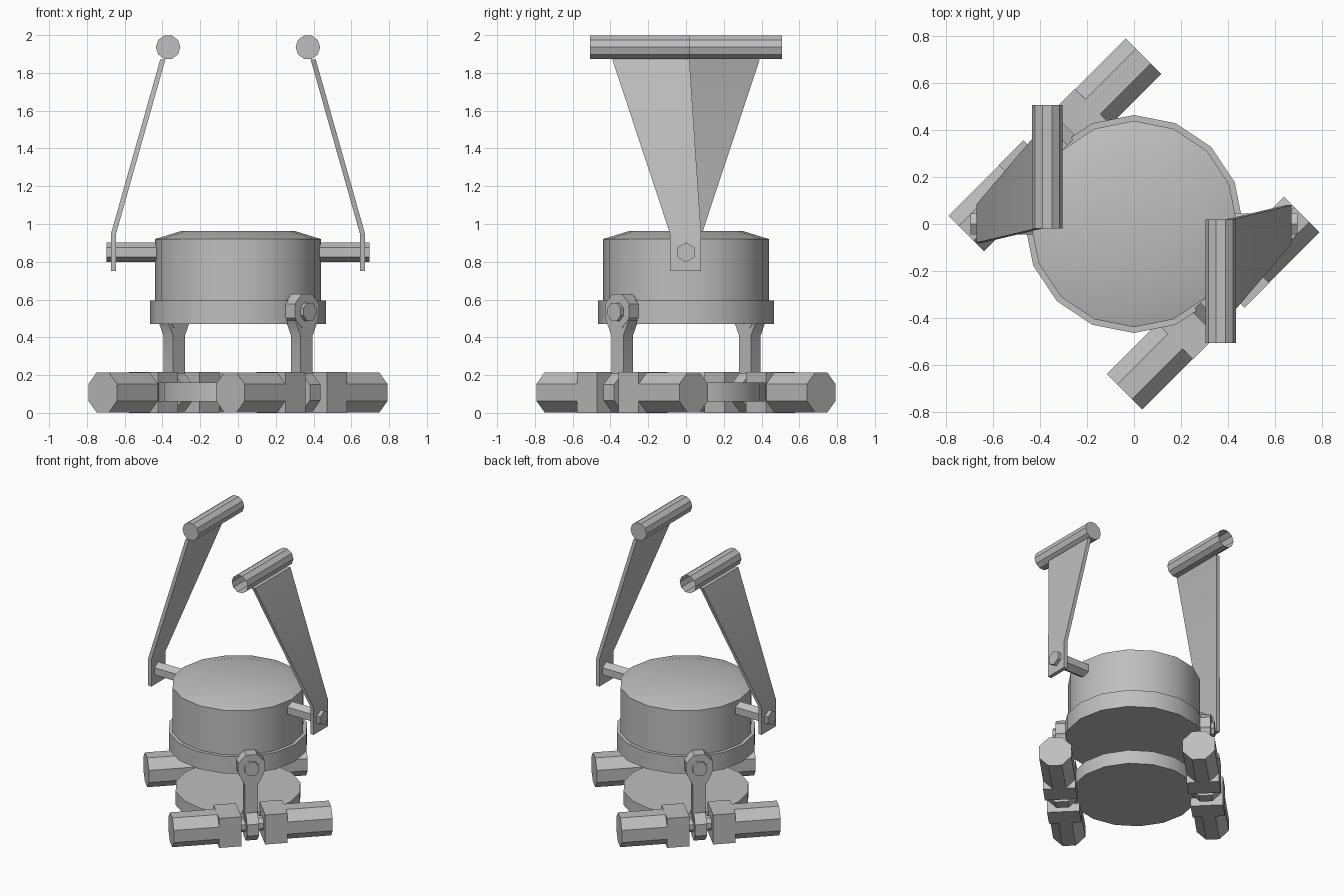
import bpy, bmesh, math
from mathutils import Matrix, Vector

cube = bpy.data.objects.get("Cube")
if cube:
    bpy.data.objects.remove(cube, do_unlink=True)

grey = bpy.data.materials.new("plain_grey")
grey.use_nodes = True
grey.diffuse_color = (0.52, 0.52, 0.52, 1)
grey.node_tree.nodes["Principled BSDF"].inputs["Base Color"].default_value = (0.52, 0.52, 0.52, 1)


def finish(name, bm, matrix=None):
    bmesh.ops.recalc_face_normals(bm, faces=bm.faces)
    if matrix:
        bm.transform(matrix)
    mesh = bpy.data.meshes.new(name)
    bm.to_mesh(mesh)
    bm.free()
    mesh.materials.append(grey)
    obj = bpy.data.objects.new(name, mesh)
    bpy.context.collection.objects.link(obj)
    bpy.ops.object.select_all(action="DESELECT")
    obj.select_set(True)
    bpy.context.view_layer.objects.active = obj
    bpy.ops.object.shade_smooth_by_angle(angle=math.radians(30))
    return obj


def loft(name, rings, matrix=None, cap_start=True, cap_end=True):
    """Skin a list of equal-length point rings."""
    bm = bmesh.new()
    loops = [[bm.verts.new(p) for p in ring] for ring in rings]
    n = len(loops[0])
    for a, b in zip(loops, loops[1:]):
        for i in range(n):
            j = (i + 1) % n
            bm.faces.new((a[i], a[j], b[j], b[i]))
    if cap_start:
        bm.faces.new(loops[0])
    if cap_end:
        bm.faces.new(loops[-1])
    return finish(name, bm, matrix)


def circle(r, sides, turn=0.0):
    angles = [turn + math.tau * i / sides for i in range(sides)]
    return [(r * math.cos(a), r * math.sin(a)) for a in angles]


def turned(name, profile, sides=16):
    """Round part from (radius, height) pairs."""
    return loft(name, [[(x, y, z) for x, y in circle(r, sides)] for r, z in profile])


def bar(name, axis, start, end, centre, r, sides, turn=0.0, matrix=None, **caps):
    """Prism along x or y; centre is given in the other two axes."""
    def place(t, u, v):
        u, v = u + centre[0], v + centre[1]
        return (t, u, v) if axis == "x" else (u, t, v)
    rings = [[place(t, u, v) for u, v in circle(r, sides, turn)] for t in (start, end)]
    return loft(name, rings, matrix, **caps)


def box(name, lo, hi, matrix=None):
    rings = [[(lo[0], lo[1], z), (hi[0], lo[1], z), (hi[0], hi[1], z), (lo[0], hi[1], z)]
             for z in (lo[2], hi[2])]
    return loft(name, rings, matrix)


# Central drum, its rim and the lower disc
turned("drum", [(0.44, 0.59), (0.44, 0.92), (0.30, 0.963)])
turned("drum_rim", [(0.465, 0.47), (0.465, 0.595)])
turned("lower_disc", [(0.42, 0.06), (0.42, 0.16)])

EIGHTH = math.pi / 8
FLAT = 1 / math.cos(EIGHTH)   # corner radius of an octagon per unit of inradius
OUT = 0.478                   # distance of the clamps from the middle
MID = 0.108                   # half height of the grips

for side, spin in (("left", 0.0), ("right", math.pi)):
    turn = Matrix.Rotation(spin, 4, "Z")
    clamp = Matrix.Rotation(spin - math.pi / 4, 4, "Z")

    # Upright arm: a bent plate that widens and leans inward
    outline = [(0.645, -0.085, 0.08, 0.752), (0.645, -0.085, 0.08, 0.95),
               (0.385, -0.39, 0.018, 1.87)]
    loft(side + "_arm_plate",
         [[(x, y0, z), (x + 0.027, y0, z), (x + 0.027, y1, z), (x, y1, z)]
          for x, y0, y1, z in outline], turn)
    bar(side + "_arm_pivot", "x", 0.40, 0.697, (0, 0.85), 0.052, 6, math.pi / 6, turn)
    # Hand grip, open at its outer end
    bar(side + "_arm_grip", "y", -0.508, 0.02, (0.37, 1.936), 0.065, 10, 0, turn,
        cap_start=False)

    # Link hanging from the rim: octagonal head, stem and lower eye
    bar(side + "_link_head", "x", OUT - 0.04, OUT + 0.038, (0, 0.54), 0.09 * FLAT, 8,
        EIGHTH, clamp)
    bar(side + "_link_bolt", "x", OUT - 0.06, OUT + 0.06, (0, 0.535), 0.052, 8,
        EIGHTH, clamp)
    stem = [(0.045, 0.10), (0.045, 0.41), (0.085, 0.49)]
    loft(side + "_link_stem",
         [[(OUT - 0.036, -w, z), (OUT + 0.036, -w, z), (OUT + 0.036, w, z), (OUT - 0.036, w, z)]
          for w, z in stem], clamp)
    bar(side + "_link_eye", "y", -0.04, 0.04, (OUT, MID), 0.1 * FLAT, 8, EIGHTH, clamp)
    bar(side + "_cross_rod", "y", -0.12, 0.12, (OUT, MID), 0.05, 8, EIGHTH, clamp)

    # Pair of octagonal grips with square collars
    for end, s in (("front", -1), ("back", 1)):
        ys = sorted((s * 0.08, s * 0.23))
        box(f"{side}_{end}_collar", (OUT - MID, ys[0], 0), (OUT + MID, ys[1], 2 * MID), clamp)
        bar(f"{side}_{end}_grip", "y", s * 0.2, s * 0.535, (OUT, MID), (MID - 0.001) * FLAT, 8,
            EIGHTH, clamp)
